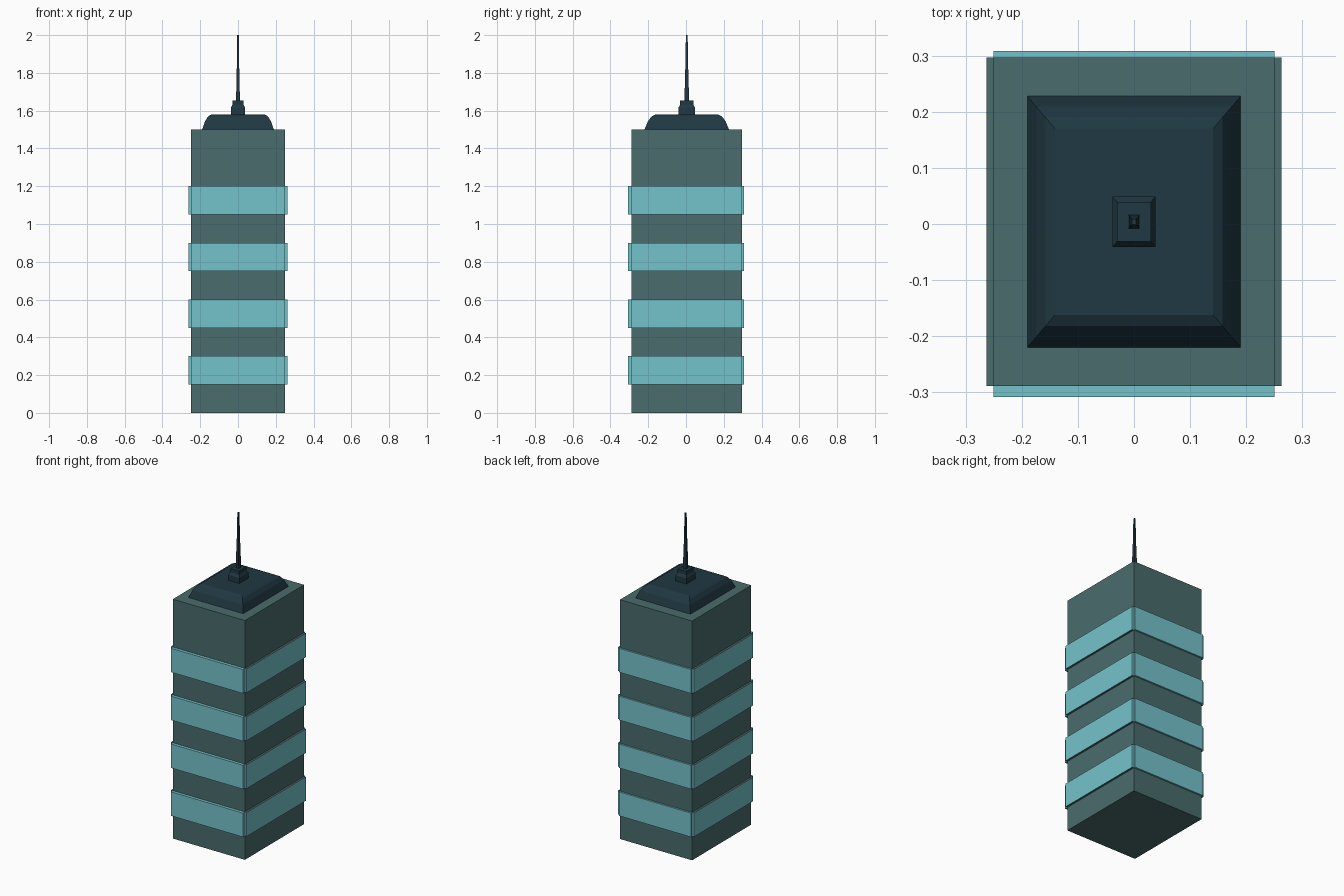
import bpy, bmesh

if "Cube" in bpy.data.objects:
    bpy.data.objects.remove(bpy.data.objects["Cube"])

CY = 0.004  # tower centre is a hair behind the origin


def material(name, rgb):
    m = bpy.data.materials.new(name)
    m.diffuse_color = [((c / 255 + 0.055) / 1.055) ** 2.4 for c in rgb] + [1]
    m.use_nodes = True
    m.node_tree.nodes["Principled BSDF"].inputs["Base Color"].default_value = m.diffuse_color
    return m


wall = material("wall", (74, 108, 108))
glass = material("glass", (116, 195, 203))
dark = material("roof_dark", (31, 56, 66))


def add_object(name, bm, *mats):
    bmesh.ops.recalc_face_normals(bm, faces=bm.faces)
    me = bpy.data.meshes.new(name)
    bm.to_mesh(me)
    bm.free()
    for m in mats:
        me.materials.append(m)
    ob = bpy.data.objects.new(name, me)
    bpy.context.collection.objects.link(ob)
    return ob


def stack(name, rings, *mats, cap_mat=0):
    """Loft rectangles given as (x0, x1, y0, y1, z) and cap both ends."""
    bm = bmesh.new()
    loops = [[bm.verts.new(p) for p in
              ((x0, y0, z), (x1, y0, z), (x1, y1, z), (x0, y1, z))]
             for x0, x1, y0, y1, z in rings]
    for a, b in zip(loops, loops[1:]):
        for i in range(4):
            j = (i + 1) % 4
            bm.faces.new((a[i], a[j], b[j], b[i]))
    for cap in (loops[0], loops[-1]):
        bm.faces.new(cap).material_index = cap_mat
    return add_object(name, bm, *mats)


def centred(profile, ratio):
    """Turn (half width, z) pairs into centred rectangles."""
    return [(-r, r, CY - r * ratio, CY + r * ratio, z) for r, z in profile]


def box(name, x0, x1, y0, y1, z0, z1, *mats, cap_mat=0):
    return stack(name, [(x0, x1, y0, y1, z0), (x0, x1, y0, y1, z1)],
                 *mats, cap_mat=cap_mat)


# Tower body
Y0, Y1 = -0.289, 0.297
box("tower_body", -0.25, 0.25, Y0, Y1, 0, 1.5, wall)

# Four rows of window bands, one slab per side with open corners
for i in range(4):
    z0 = 0.15 + 0.3 * i
    z1 = z0 + 0.15
    n = i + 1
    box(f"window_front_{n}", -0.25, 0.25, -0.308, Y0, z0, z1, glass)
    box(f"window_back_{n}", -0.25, 0.25, Y1, 0.308, z0, z1, glass)
    box(f"window_left_{n}", -0.263, -0.25, Y0, Y1, z0, z1, glass, wall, cap_mat=1)
    box(f"window_right_{n}", 0.25, 0.263, Y0, Y1, z0, z1, glass, wall, cap_mat=1)

# Rounded roof cap
stack("roof_cap", centred([(0.19, 1.5), (0.174, 1.545), (0.158, 1.57),
                           (0.141, 1.58)], 1.178), dark)

# Antenna base and tapering mast
stack("antenna_base", centred([(0.038, 1.58), (0.038, 1.615), (0.03, 1.63),
                               (0.03, 1.653)], 1.178), dark)
stack("antenna_mast", centred([(0.01, 1.65), (0.009, 1.72), (0.006, 1.85),
                               (0.004, 2.0)], 1.178), dark)
